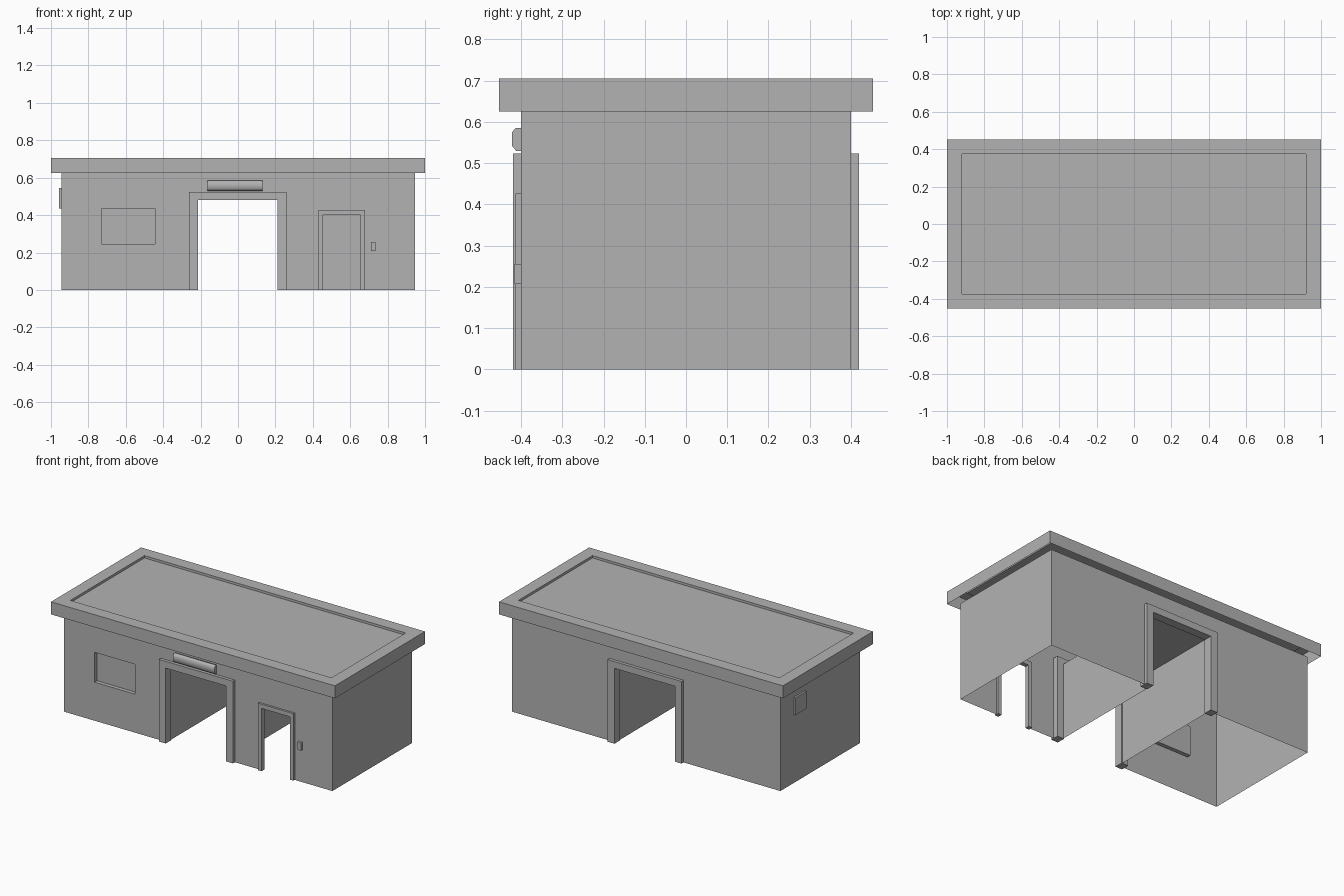
import bpy, bmesh
from mathutils import Vector

cube = bpy.data.objects.get("Cube")
if cube:
    bpy.data.objects.remove(cube, do_unlink=True)

# Single plaster colour
grey = bpy.data.materials.new("plain_grey")
grey.use_nodes = True
colour = (0.45, 0.45, 0.45, 1)
grey.diffuse_color = colour
grey.node_tree.nodes["Principled BSDF"].inputs["Base Color"].default_value = colour


def finish(name, bm):
    mesh = bpy.data.meshes.new(name)
    bm.to_mesh(mesh)
    bm.free()
    mesh.materials.append(grey)
    obj = bpy.data.objects.new(name, mesh)
    bpy.context.collection.objects.link(obj)
    return obj


def box_mesh(lo, hi, open_sides=()):
    """Box between two corners, leaving out faces that point along open_sides."""
    bm = bmesh.new()
    bmesh.ops.create_cube(bm, size=1)
    lo, hi = Vector(lo), Vector(hi)
    for v in bm.verts:
        v.co = (lo + hi) / 2 + v.co * (hi - lo)
    bm.normal_update()
    gone = [f for f in bm.faces
            if any(f.normal.dot(Vector(d)) > 0.9 for d in open_sides)]
    if gone:
        bmesh.ops.delete(bm, geom=gone, context='FACES')
    return bm


def prism(name, points, place, direction):
    """Closed outline, placed in space and extruded along a direction."""
    bm = bmesh.new()
    face = bm.faces.new([bm.verts.new(place(a, b)) for a, b in points])
    new = bmesh.ops.extrude_face_region(bm, geom=[face])["geom"]
    verts = [g for g in new if isinstance(g, bmesh.types.BMVert)]
    bmesh.ops.translate(bm, vec=direction, verts=verts)
    bmesh.ops.recalc_face_normals(bm, faces=bm.faces)
    return finish(name, bm)


def wall(name, y, holes, flip):
    """Thin wall along x; each hole is (x0, x1, z0, z1)."""
    bm = bmesh.new()
    xs = sorted({-WX, WX} | {x for h in holes for x in h[:2]})
    zs = sorted({0, WZ} | {z for h in holes for z in h[2:]})
    grid = {(x, z): bm.verts.new((x, y, z)) for x in xs for z in zs}
    for x0, x1 in zip(xs, xs[1:]):
        for z0, z1 in zip(zs, zs[1:]):
            cx, cz = (x0 + x1) / 2, (z0 + z1) / 2
            if any(h[0] < cx < h[1] and h[2] < cz < h[3] for h in holes):
                continue
            loop = [grid[x0, z0], grid[x1, z0], grid[x1, z1], grid[x0, z1]]
            bm.faces.new(loop[::-1] if flip else loop)
    loose = [v for v in bm.verts if not v.link_faces]
    bmesh.ops.delete(bm, geom=loose, context='VERTS')
    return finish(name, bm)


def frame(name, x0, x1, z, side, top, y0, y1):
    """Door surround with two jambs and a lintel around an opening."""
    a, b, t = x0 - side, x1 + side, z + top
    outline = [(a, 0), (x0, 0), (x0, z), (x1, z), (x1, 0), (b, 0), (b, t), (a, t)]
    prism(name, outline, lambda x, h: (x, y0, h), (0, y1 - y0, 0))


X, Y, Z = Vector((1, 0, 0)), Vector((0, 1, 0)), Vector((0, 0, 1))
WX, WY, WZ = 0.945, 0.4, 0.625
passage = (-0.22, 0.215, 0, 0.485)
window = (-0.73, -0.445, 0.245, 0.435)
door = (0.455, 0.655, 0, 0.4)

# Thin outer walls
wall("front_wall", -WY, [passage, window, door], False)
wall("back_wall", WY, [passage], True)
finish("end_walls", box_mesh((-WX, -WY, 0), (WX, WY, WZ), (Y, -Y, Z, -Z)))

# Passage lining running from front to back
lining = box_mesh((passage[0], -WY, 0), (passage[1], WY, passage[3]), (Y, -Y, -Z))
bmesh.ops.reverse_faces(lining, faces=lining.faces)
finish("passage_lining", lining)

# Window niche set into the front wall
niche = box_mesh((window[0], -WY, window[2]), (window[1], -WY + 0.025, window[3]), (-Y,))
bmesh.ops.reverse_faces(niche, faces=niche.faces)
finish("window_niche", niche)

# Surrounds for the passage ends and the side door
for label, s in (("front", -1), ("back", 1)):
    frame(label + "_passage_frame", -0.215, 0.21, 0.48, 0.048, 0.043, s * 0.42, s * 0.365)
frame("side_door_frame", door[0], door[1], door[3], 0.025, 0.027, -0.413, -0.385)

# Roof shell, open beneath, with a sunken top panel
roof = box_mesh((-1, -0.453, WZ), (1, 0.453, 0.705), (-Z,))
roof.normal_update()
panel = [f for f in roof.faces if f.normal.z > 0.9]
bmesh.ops.inset_region(roof, faces=panel, thickness=0.08, use_even_offset=True)
bmesh.ops.inset_region(roof, faces=panel, thickness=0, depth=-0.015)
finish("roof", roof)

# Rounded lamp above the front passage
lamp = prism("entrance_lamp",
             [(-0.4, 0.53), (-0.412, 0.53), (-0.422, 0.542), (-0.422, 0.575),
              (-0.413, 0.585), (-0.4, 0.585)],
             lambda y, z: (-0.163, y, z), (0.293, 0, 0))
for p in lamp.data.polygons:
    p.use_smooth = abs(p.normal.x) < 0.5
for e in lamp.data.edges:
    a, b = (lamp.data.vertices[i].co for i in e.vertices)
    e.use_edge_sharp = abs(a.x - b.x) < 0.01

# Small wall boxes
finish("door_button", box_mesh((0.71, -0.416, 0.207), (0.735, -WY, 0.256)))
finish("end_wall_panel", box_mesh((-0.957, 0.155, 0.435), (-WX, 0.265, 0.545)))
